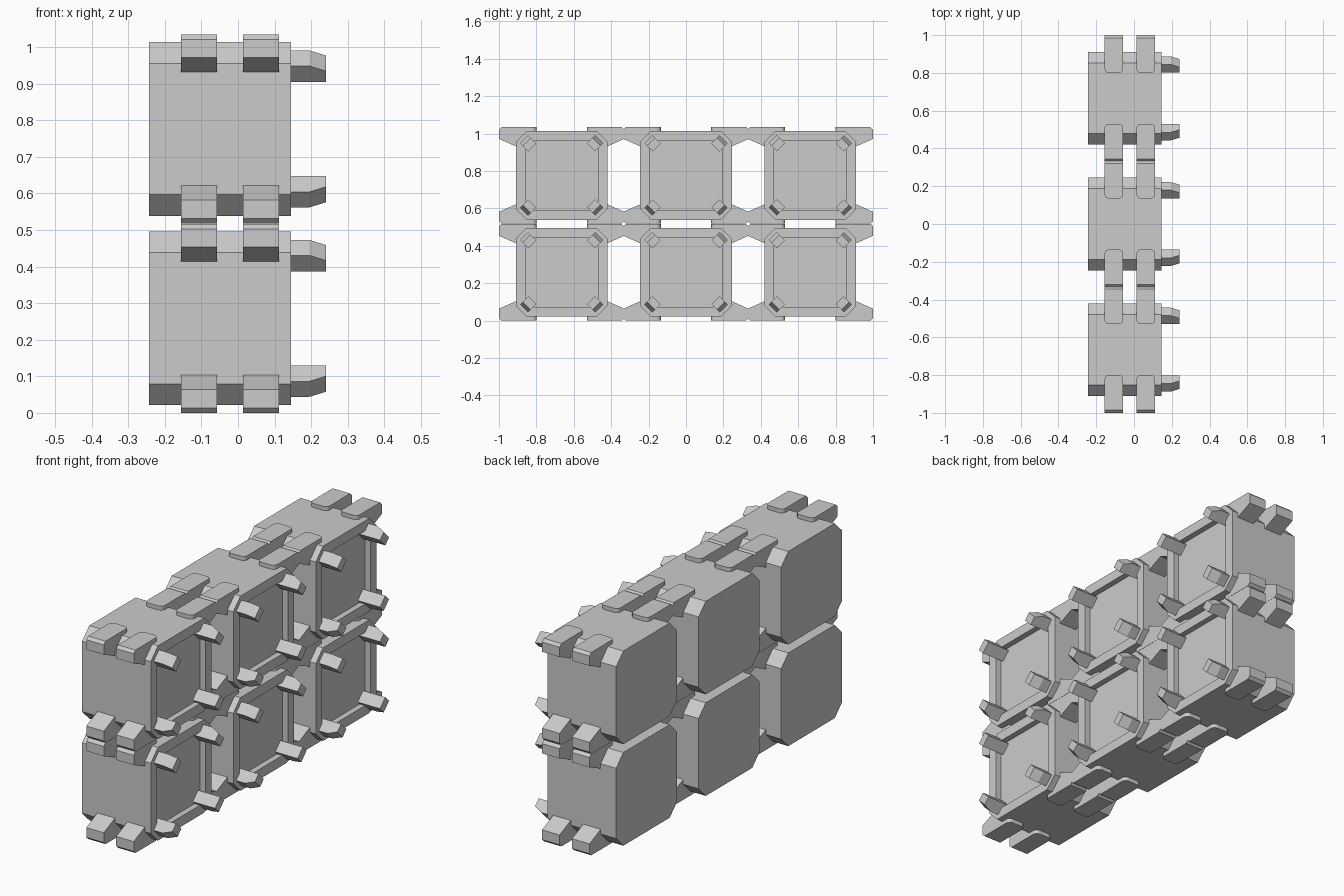
import bpy, bmesh, math
from mathutils import Vector

if "Cube" in bpy.data.objects:
    bpy.data.objects.remove(bpy.data.objects["Cube"])

HW, HH, CH = 0.245, 0.2375, 0.058      # crate half width, half height, corner chamfer
X0, X1 = -0.243, 0.145                 # back and front planes of a crate
REC = 0.03                             # depth of the recessed panel


def octagon(w, h, c):
    """Chamfered rectangle in the y-z plane."""
    return [(w, -h + c), (w, h - c), (w - c, h), (-w + c, h),
            (-w, h - c), (-w, -h + c), (-w + c, -h), (w - c, -h)]


def finish(bm, name):
    bmesh.ops.recalc_face_normals(bm, faces=bm.faces)
    me = bpy.data.meshes.new(name)
    bm.to_mesh(me)
    bm.free()
    return me


def prism(bm, pts, xa, xb):
    """Extrude a y-z profile along x."""
    f = bm.faces.new([bm.verts.new((xa, y, z)) for y, z in pts])
    res = bmesh.ops.extrude_face_region(bm, geom=[f])
    new = [v for v in res["geom"] if isinstance(v, bmesh.types.BMVert)]
    bmesh.ops.translate(bm, verts=new, vec=(xb - xa, 0, 0))


def mirror_corners(bm):
    """Repeat one corner's geometry in all four y-z corners."""
    for axis in (1, 2):
        res = bmesh.ops.duplicate(bm, geom=bm.verts[:] + bm.edges[:] + bm.faces[:])
        for v in res["geom"]:
            if isinstance(v, bmesh.types.BMVert):
                v.co[axis] *= -1


def crate_mesh():
    """Octagonal block with a framed recess on the +x side."""
    bm = bmesh.new()
    loops = []
    for x, inset, c in ((X0, 0, CH), (X1, 0, CH), (X1, 0.051, 0.035), (X1 - REC, 0.051, 0.035)):
        loops.append([bm.verts.new((x, y, z)) for y, z in octagon(HW - inset, HH - inset, c)])
    for a, b in zip(loops, loops[1:]):
        for i in range(8):
            j = (i + 1) % 8
            bm.faces.new((a[i], a[j], b[j], b[i]))
    bm.faces.new(loops[0])
    bm.faces.new(loops[-1])
    return finish(bm, "crate_body")


def clip_mesh():
    """Pairs of hooked corner clips above and below the crate."""
    bm = bmesh.new()
    prof = [(0.135, 0.23), (0.135, 0.2585), (0.321, 0.2585), (0.335, 0.245),
            (0.335, 0.195), (0.245, 0.155), (0.235, 0.155), (0.18, 0.23)]
    for xa, xb in ((-0.156, -0.057), (0.013, 0.112)):
        prism(bm, prof, xa, xb)
    # round the inner end of each plate
    inner = [e for e in bm.edges if all(abs(v.co.y - 0.135) < 1e-4 for v in e.verts)
             and abs(e.verts[0].co.z - e.verts[1].co.z) > 0.01]
    bmesh.ops.bevel(bm, geom=inner, offset=0.022, segments=3, profile=0.5, affect='EDGES')
    mirror_corners(bm)
    return finish(bm, "corner_clips")


def peg_mesh():
    """Tapered diagonal pegs on the +x side."""
    bm = bmesh.new()
    prof = [(0.105, -0.031), (0.241, -0.031), (0.241, 0.011), (0.195, 0.031), (0.105, 0.031)]
    rad = Vector((0, 1, 1)).normalized()
    side = Vector((0, 1, -1)).normalized()
    mid = Vector((0, HW - 0.066, HH - 0.066))
    ends = [[bm.verts.new(mid + Vector((x, 0, 0)) + rad * r + side * s) for x, r in prof]
            for s in (-0.03, 0.03)]
    for loop in ends:
        bm.faces.new(loop)
    for i in range(5):
        j = (i + 1) % 5
        bm.faces.new((ends[0][i], ends[0][j], ends[1][j], ends[1][i]))
    mirror_corners(bm)
    return finish(bm, "corner_pegs")


# Stack: three crates along y, two high
parts = [crate_mesh(), clip_mesh(), peg_mesh()]
for row, z in enumerate((0.2585, 0.7765)):
    for col, y in enumerate((-0.665, 0.0, 0.665)):
        for me in parts:
            ob = bpy.data.objects.new(f"{me.name}_{row}_{col}", me)
            ob.location = (0, y, z)
            bpy.context.collection.objects.link(ob)
